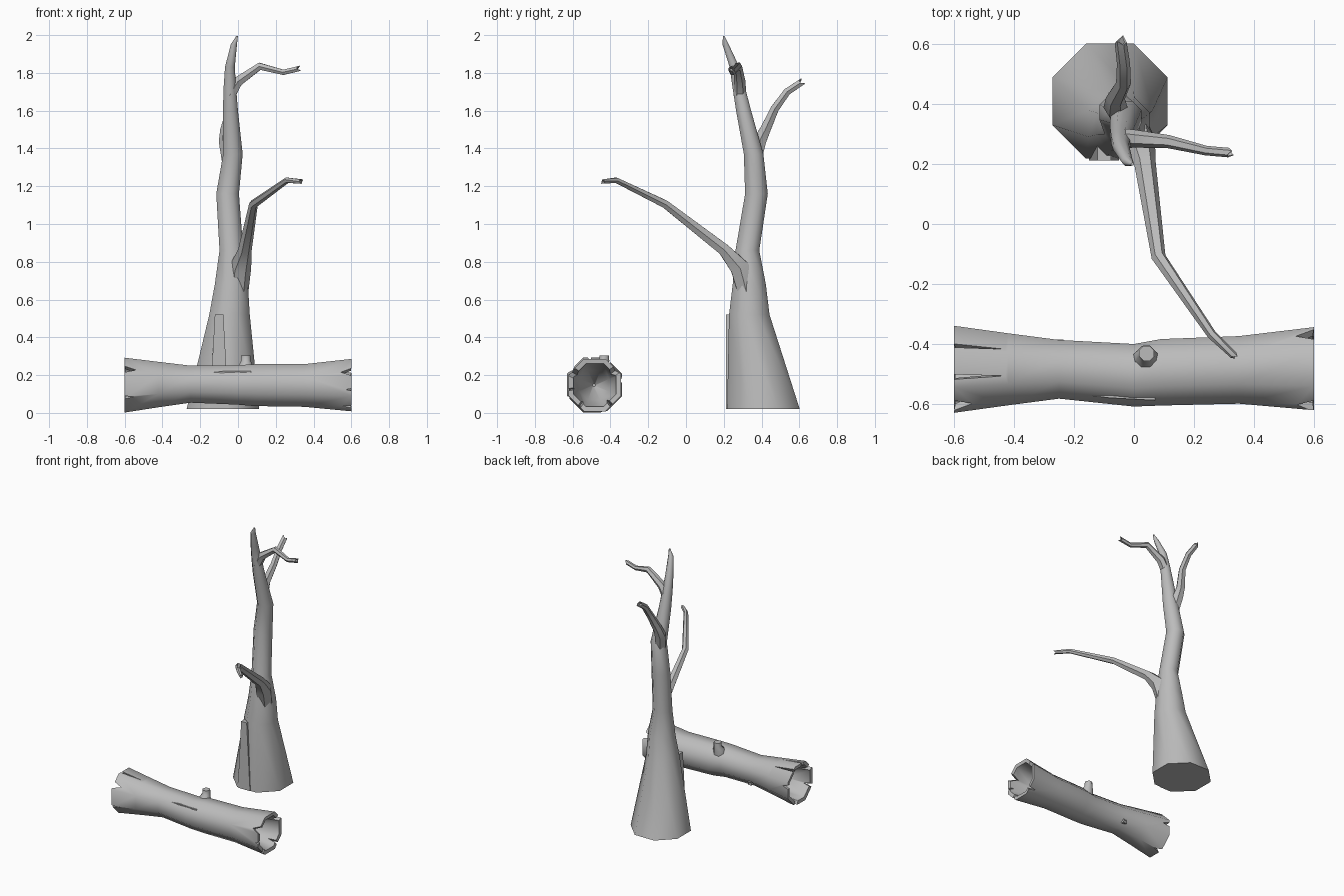
import bpy, bmesh, math
from mathutils import Vector

if "Cube" in bpy.data.objects:
    bpy.data.objects.remove(bpy.data.objects["Cube"])

mat = bpy.data.materials.new("bare_grey_wood")
mat.diffuse_color = (0.5, 0.5, 0.5, 1)
mat.use_nodes = True
mat.node_tree.nodes["Principled BSDF"].inputs["Base Color"].default_value = mat.diffuse_color


def finish(bm, name, smooth=50):
    bmesh.ops.recalc_face_normals(bm, faces=bm.faces)
    me = bpy.data.meshes.new(name)
    bm.to_mesh(me)
    bm.free()
    ob = bpy.data.objects.new(name, me)
    bpy.context.collection.objects.link(ob)
    me.materials.append(mat)
    if smooth:
        bpy.ops.object.select_all(action='DESELECT')
        ob.select_set(True)
        bpy.context.view_layer.objects.active = ob
        bpy.ops.object.shade_smooth_by_angle(angle=math.radians(smooth))
    return ob


def tube(name, pts, ref, sides=6, axis=None, torn=0.0, smooth=50):
    """Loft rings (x, y, z, radius); a fixed axis keeps the rings parallel."""
    bm = bmesh.new()
    P = [Vector(p[:3]) for p in pts]
    rings = []

    def ring(c, t, r, jag=0.0):
        u = t.cross(Vector(ref)).normalized()
        v = u.cross(t).normalized()
        vs = []
        for i in range(sides):
            a = 2 * math.pi * (i + 0.5) / sides
            off = t * (jag if i % 3 == 0 else -jag * 0.5)
            vs.append(bm.verts.new(c + u * r * math.cos(a) + v * r * math.sin(a) + off))
        rings.append(vs)

    for i, p in enumerate(P):
        t = Vector(axis) if axis else (P[min(i + 1, len(P) - 1)] - P[max(i - 1, 0)]).normalized()
        ring(p, t, pts[i][3], torn if i == len(P) - 1 else 0)
    if torn:  # hollow splintered tip
        r = pts[-1][3]
        ring(P[-1], t, r * 0.7, torn)
        ring(P[-1] - t * 0.025, t, r * 0.4)
    for a, b in zip(rings, rings[1:]):
        for i in range(sides):
            j = (i + 1) % sides
            bm.faces.new((a[i], a[j], b[j], b[i]))
    bm.faces.new(rings[0])
    bm.faces.new(rings[-1])
    return finish(bm, name, smooth)


# Standing trunk
tube("tree_trunk", [
    (-0.08, 0.41, 0.02, 0.208), (-0.045, 0.335, 0.52, 0.116),
    (-0.035, 0.335, 0.68, 0.095), (-0.035, 0.325, 0.86, 0.068),
    (-0.055, 0.373, 1.16, 0.065), (-0.027, 0.358, 1.37, 0.056),
    (-0.04, 0.305, 1.6, 0.043), (-0.043, 0.28, 1.72, 0.036),
    (-0.043, 0.257, 1.83, 0.028), (-0.022, 0.21, 1.95, 0.018),
    (-0.005, 0.2, 1.995, 0.005)], (1, 0, 0), 8, (0, 0, 1))

# Branches
tube("low_front_branch", [
    (0.0, 0.33, 0.60, 0.05), (0.012, 0.285, 0.77, 0.058), (0.037, 0.2, 0.865, 0.036),
    (0.082, -0.11, 1.105, 0.024), (0.26, -0.37, 1.232, 0.016),
    (0.335, -0.44, 1.225, 0.013)], (1, 0, 0), torn=0.008)
tube("upper_back_branch", [
    (-0.04, 0.355, 1.30, 0.04), (-0.062, 0.39, 1.44, 0.04), (-0.062, 0.42, 1.5, 0.032),
    (-0.035, 0.47, 1.61, 0.025), (-0.035, 0.535, 1.70, 0.022),
    (-0.045, 0.61, 1.75, 0.02)], (1, 0, 0), torn=0.012)
tube("upper_side_branch", [
    (-0.045, 0.285, 1.68, 0.034), (0.0, 0.285, 1.755, 0.03), (0.115, 0.275, 1.835, 0.022),
    (0.24, 0.245, 1.803, 0.016), (0.32, 0.238, 1.822, 0.016)], (0, 1, 0), torn=0.01)

# Raised bark strip on the front of the trunk
bm = bmesh.new()
bmesh.ops.create_cube(bm, size=1)
for v in bm.verts:
    top = v.co.z > 0
    w = 0.045 if top else 0.1
    v.co = Vector((-0.1 + v.co.x * w, 0.212 if v.co.y < 0 else 0.29, 0.52 if top else 0.02))
finish(bm, "bark_strip", 0)

# Fallen hollow log
log = tube("fallen_log", [
    (-0.28, -0.485, 0.15, 0.008), (-0.42, -0.485, 0.148, 0.085), (-0.597, -0.485, 0.147, 0.13),
    (-0.6, -0.485, 0.147, 0.157), (-0.42, -0.485, 0.15, 0.13), (-0.25, -0.485, 0.152, 0.106),
    (0.0, -0.505, 0.148, 0.113), (0.09, -0.495, 0.147, 0.12), (0.35, -0.487, 0.145, 0.122),
    (0.6, -0.483, 0.147, 0.15), (0.597, -0.483, 0.147, 0.123), (0.42, -0.487, 0.147, 0.085),
    (0.28, -0.487, 0.147, 0.008)], (0, 0, 1), 8, (1, 0, 0), smooth=0)


def wedge(side, deg, depth, half):
    """V-shaped splinter cut into one end of the log."""
    bm = bmesh.new()
    a = math.radians(deg)
    out = Vector((0, math.cos(a), math.sin(a)))
    across = Vector((0, -math.sin(a), math.cos(a)))
    c = Vector((0, -0.485, 0.147))
    tri = []
    for r in (0.085, 0.22):
        b = c + out * r
        tri.append([bm.verts.new(b + Vector((side * (0.6 - depth), 0, 0))),
                    bm.verts.new(b + across * half + Vector((side * 0.62, 0, 0))),
                    bm.verts.new(b - across * half + Vector((side * 0.62, 0, 0)))])
    bm.faces.new(tri[0])
    bm.faces.new(tri[1])
    for i in range(3):
        j = (i + 1) % 3
        bm.faces.new((tri[0][i], tri[0][j], tri[1][j], tri[1][i]))
    ob = finish(bm, "splinter_cutter", 0)
    ob.hide_render = True
    ob.hide_set(True)
    mod = log.modifiers.new("splinter", 'BOOLEAN')
    mod.operation, mod.solver, mod.object = 'DIFFERENCE', 'EXACT', ob
    return ob


cutters = [wedge(*w) for w in (
    (-1, 58, 0.17, 0.009), (-1, 100, 0.17, 0.009), (-1, 145, 0.06, 0.03),
    (-1, 205, 0.05, 0.015), (-1, 290, 0.06, 0.025), (-1, 10, 0.05, 0.02),
    (1, 150, 0.055, 0.035), (1, 35, 0.06, 0.03), (1, 235, 0.05, 0.012),
    (1, 310, 0.06, 0.012), (1, 190, 0.03, 0.01))]
# Bake the cuts into the log, then drop the cutters
bpy.context.view_layer.update()
dg = bpy.context.evaluated_depsgraph_get()
cut = bpy.data.meshes.new_from_object(log.evaluated_get(dg))
log.modifiers.clear()
log.data = cut
for c in cutters:
    bpy.data.objects.remove(c)
bpy.ops.object.select_all(action='DESELECT')
log.select_set(True)
bpy.context.view_layer.objects.active = log
bpy.ops.object.shade_smooth_by_angle(angle=math.radians(50))

# Broken twig stubs on the log
tube("top_stub", [(0.04, -0.46, 0.2, 0.05), (0.04, -0.445, 0.25, 0.04),
                  (0.042, -0.432, 0.275, 0.028), (0.042, -0.432, 0.305, 0.027)],
     (1, 0, 0), 8, (0, 0, 1))
tube("back_stub", [(-0.25, -0.44, 0.11, 0.026), (-0.25, -0.39, 0.09, 0.02)],
     (1, 0, 0), 4, torn=0.003)

# Lifted bark sliver along the front of the log
tube("bark_sliver", [(-0.24, -0.558, 0.2, 0.003), (-0.08, -0.572, 0.212, 0.012),
                     (0.07, -0.58, 0.212, 0.012)], (0, 0, 1), 4, smooth=0)
